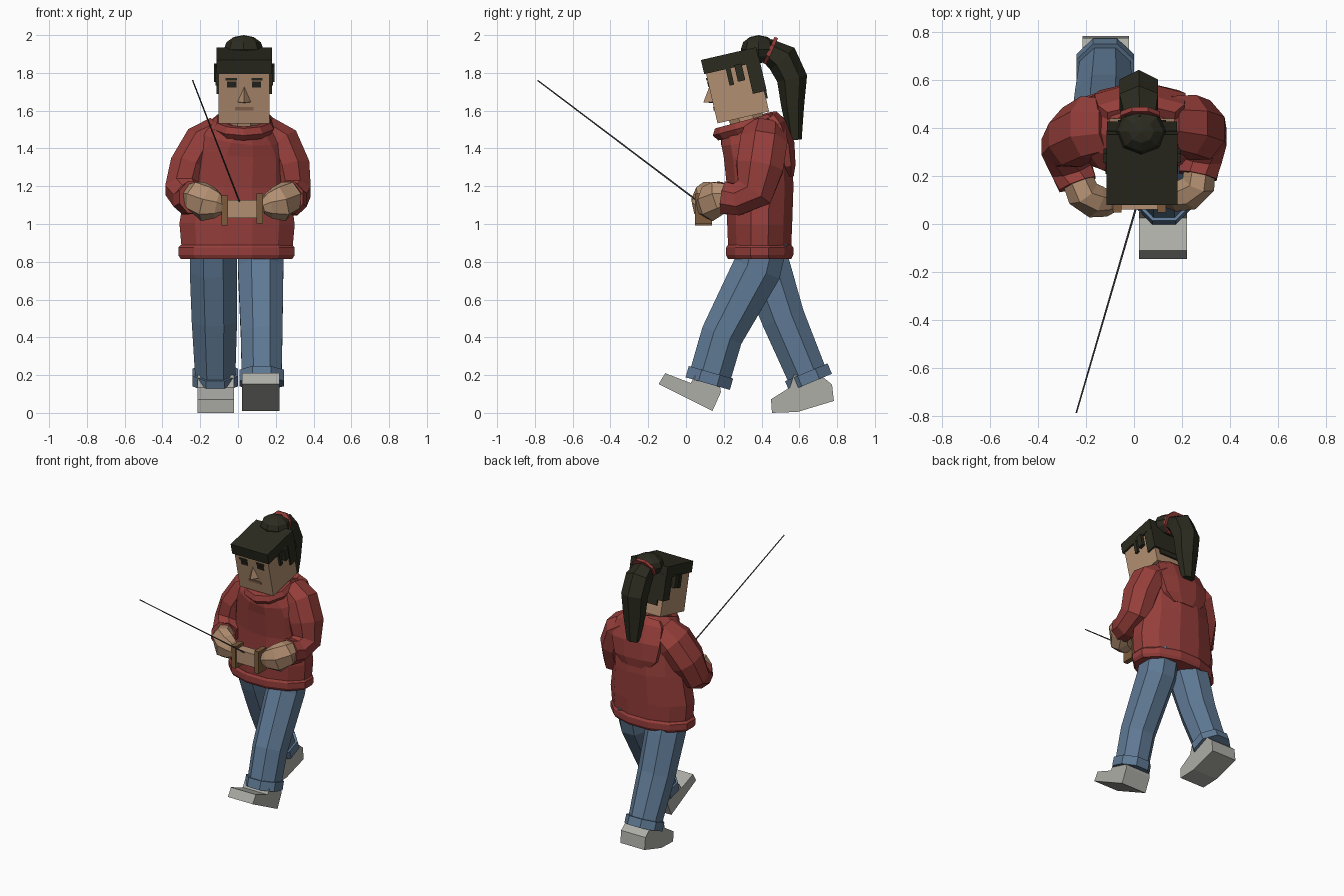
import bpy, bmesh, math
from mathutils import Matrix, Vector

if "Cube" in bpy.data.objects:
    bpy.data.objects.remove(bpy.data.objects["Cube"])


def material(name, rgb):
    m = bpy.data.materials.new(name)
    m.diffuse_color = (*rgb, 1)
    m.use_nodes = True
    m.node_tree.nodes["Principled BSDF"].inputs["Base Color"].default_value = m.diffuse_color
    return m


RED = material("sweater red", (0.30, 0.048, 0.042))
BLUE = material("denim blue", (0.115, 0.195, 0.30))
HAIR = material("dark hair", (0.024, 0.024, 0.014))
SKIN = material("skin", (0.45, 0.275, 0.165))
SHOE = material("shoe grey", (0.42, 0.42, 0.39))
BROWN = material("brown", (0.20, 0.105, 0.045))
LIP = material("lip brown", (0.26, 0.14, 0.08))
METAL = material("dark metal", (0.08, 0.08, 0.08))
BLACK = material("eye dark", (0.02, 0.018, 0.015))


def finish(name, bm, mat, matrix=Matrix()):
    bmesh.ops.recalc_face_normals(bm, faces=bm.faces[:])
    me = bpy.data.meshes.new(name)
    bm.to_mesh(me)
    bm.free()
    me.transform(matrix)
    me.materials.append(mat)
    ob = bpy.data.objects.new(name, me)
    bpy.context.collection.objects.link(ob)
    return ob


def box(name, loc, size, mat, matrix=Matrix()):
    bm = bmesh.new()
    bmesh.ops.create_cube(bm, size=1)
    m = matrix @ Matrix.Translation(loc) @ Matrix.Diagonal((*size, 1))
    return finish(name, bm, mat, m)


def tube(name, pts, mat, n=8, ref=(1, 0, 0)):
    """Loft through (x, y, z, half width, half depth), rings square to the path."""
    bm = bmesh.new()
    c = [Vector(p[:3]) for p in pts]
    rings = []
    for i, p in enumerate(pts):
        t = (c[min(i + 1, len(c) - 1)] - c[max(i - 1, 0)]).normalized()
        u = Vector(ref)
        u = (u - t * u.dot(t)).normalized()
        v = t.cross(u)
        k = 1 / math.cos(math.pi / n)
        ring = []
        for j in range(n):
            a = 2 * math.pi * (j + 0.5) / n
            ring.append(bm.verts.new(c[i] + u * p[3] * k * math.cos(a) + v * p[4] * k * math.sin(a)))
        rings.append(ring)
    for a, b in zip(rings, rings[1:]):
        for j in range(n):
            bm.faces.new((a[j], a[(j + 1) % n], b[(j + 1) % n], b[j]))
    bm.faces.new(rings[0])
    bm.faces.new(rings[-1])
    return finish(name, bm, mat)


def side_prism(name, x0, x1, profile, mat):
    """Extrude a (y, z) outline across x."""
    bm = bmesh.new()
    f = bm.faces.new([bm.verts.new((x0, y, z)) for y, z in profile])
    r = bmesh.ops.extrude_face_region(bm, geom=[f])
    vs = [v for v in r["geom"] if isinstance(v, bmesh.types.BMVert)]
    bmesh.ops.translate(bm, verts=vs, vec=(x1 - x0, 0, 0))
    return finish(name, bm, mat)


# Sweater body and hem
tube("sweater_body", [(-.005, .39, .83, .29, .165), (-.005, .39, 1.0, .305, .172),
                      (0, .393, 1.2, .275, .176), (.01, .378, 1.38, .26, .18),
                      (.02, .36, 1.47, .22, .18), (.03, .335, 1.54, .14, .155)], RED, 12)
tube("sweater_hem", [(-.008, .39, .815, .295, .168), (-.008, .39, .835, .308, .178),
                     (-.008, .39, .875, .308, .178), (-.008, .39, .89, .295, .168)], RED, 12)

# Hood lying on the back
tube("hood", [(.02, .545, 1.25, .10, .025), (.02, .54, 1.31, .165, .04), (.025, .52, 1.42, .19, .055),
              (.03, .475, 1.53, .18, .055), (.03, .45, 1.57, .14, .04)], RED, 8)

# Collar ring around the neck
bm = bmesh.new()
major, minor, N, K = 0.125, 0.038, 10, 6
grid = [[bm.verts.new(((major + minor * math.cos(b)) * math.cos(a),
                       (major + minor * math.cos(b)) * math.sin(a), minor * math.sin(b)))
         for b in [2 * math.pi * k / K for k in range(K)]]
        for a in [2 * math.pi * (i + .5) / N for i in range(N)]]
for i in range(N):
    for k in range(K):
        bm.faces.new((grid[i][k], grid[(i + 1) % N][k],
                      grid[(i + 1) % N][(k + 1) % K], grid[i][(k + 1) % K]))
finish("collar", bm, RED, Matrix.Translation((.03, .315, 1.515)) @ Matrix.Rotation(math.radians(15), 4, 'X')
       @ Matrix.Diagonal((1.03, 1.1, 1, 1)))

# Sleeves
tube("left_sleeve", [(-.10, .41, 1.49, .08, .11), (-.19, .40, 1.43, .095, .13), (-.26, .36, 1.30, .10, .125),
                     (-.285, .32, 1.18, .10, .10), (-.26, .23, 1.13, .085, .08),
                     (-.235, .165, 1.14, .08, .085)], RED, 8)
tube("right_sleeve", [(.14, .42, 1.49, .08, .11), (.225, .41, 1.43, .10, .125), (.275, .39, 1.30, .105, .125),
                      (.29, .36, 1.17, .095, .105), (.28, .27, 1.13, .085, .085),
                      (.265, .20, 1.14, .08, .085)], RED, 8)

# Hands
tube("left_hand", [(-.24, .20, 1.15, .06, .06), (-.215, .13, 1.14, .085, .065), (-.165, .095, 1.11, .09, .065),
                   (-.11, .085, 1.10, .065, .05), (-.075, .085, 1.09, .035, .03)], SKIN, 7, (0, 0, 1))
tube("right_hand", [(.275, .25, 1.15, .06, .06), (.27, .17, 1.14, .085, .065), (.225, .125, 1.11, .09, .065),
                    (.165, .105, 1.10, .065, .05), (.13, .10, 1.09, .035, .03)], SKIN, 7, (0, 0, 1))

# Held bar, its end bands and the thin rod
box("held_bar", (.022, .095, 1.08), (.18, .07, .095), SKIN)
for side, x in (("left", -.07), ("right", .115)):
    box(side + "_bar_band", (x, .093, 1.075 + x * .06), (.035, .09, .16), BROWN)
tube("thin_rod", [(.015, .09, 1.10, .004, .004), (-.24, -.785, 1.76, .003, .003)], METAL, 6)

# Jeans with turned cuffs
tube("right_leg", [(.12, .41, .92, .12, .13), (.12, .375, .76, .12, .13), (.125, .19, .41, .11, .112),
                   (.125, .12, .17, .105, .11)], BLUE, 8)
tube("left_leg", [(-.13, .37, .92, .125, .13), (-.13, .425, .76, .125, .13), (-.125, .515, .50, .12, .115),
                  (-.12, .65, .18, .105, .105)], BLUE, 8)
tube("right_cuff", [(.125, .132, .215, .118, .122), (.125, .115, .155, .118, .122)], BLUE, 8)
tube("left_cuff", [(-.12, .637, .215, .12, .122), (-.12, .66, .16, .12, .122)], BLUE, 8)

# Shoes, one heel down and one pushing off
side_prism("right_shoe", .02, .22, [(-.11, .21), (-.145, .153), (.14, .01), (.185, .11),
                                    (.17, .20), (.05, .20), (.025, .158)], SHOE)
side_prism("left_shoe", -.215, -.02, [(.45, .072), (.455, .0), (.59, .005), (.783, .063),
                                      (.773, .15), (.70, .21), (.57, .20), (.55, .135)], SHOE)

# Neck
tube("neck", [(.03, .36, 1.42, .085, .09), (.033, .30, 1.62, .085, .09)], SKIN, 8)

# Head, tipped forward
H = Matrix.Translation((.033, .265, 1.73)) @ Matrix.Rotation(math.radians(13), 4, 'X')
box("head", (0, 0, -.005), (.27, .28, .33), SKIN, H)

# Face: eyes, brows, mouth, nose
for side, s in (("left", -1), ("right", 1)):
    box(side + "_eye", (s * .065, -.141, .042), (.05, .006, .03), BLACK, H)
    box(side + "_brow", (s * .068, -.142, .07), (.06, .008, .013), HAIR, H)
box("mouth", (0, -.141, -.09), (.10, .006, .02), LIP, H)
bm = bmesh.new()
top, tip, l, r, b = [bm.verts.new(p) for p in ((0, -.138, .03), (0, -.188, -.045), (-.037, -.138, -.055),
                                              (.037, -.138, -.055), (0, -.138, -.06))]
for f in ((top, l, tip), (top, tip, r), (l, b, tip), (b, r, tip), (top, r, b, l)):
    bm.faces.new(f)
finish("nose", bm, SKIN, H)

# Hair: cap, back, side locks, bun
box("hair_cap", (0, 0, .138), (.295, .30, .077), HAIR, H)
box("hair_back", (0, .115, .03), (.292, .075, .18), HAIR, H)
box("hair_nape", (0, .135, -.05), (.20, .03, .10), HAIR, H)
for side, s in (("left", -1), ("right", 1)):
    box(side + "_front_lock", (s * .14, -.02, .06), (.022, .025, .10), HAIR, H)
    box(side + "_rear_lock", (s * .145, .035, .065), (.03, .04, .09), HAIR, H)
bm = bmesh.new()
bmesh.ops.create_uvsphere(bm, u_segments=8, v_segments=6, radius=1)
finish("bun", bm, HAIR, Matrix.Translation((.03, .385, 1.925)) @ Matrix.Diagonal((.105, .095, .075, 1)))

# Ponytail and its tie
tube("ponytail", [(.025, .42, 1.93, .06, .05), (.02, .51, 1.875, .08, .075), (.02, .562, 1.77, .08, .07),
                  (.02, .565, 1.62, .068, .052), (.02, .578, 1.445, .04, .03)], HAIR, 6)
tube("hair_tie", [(.025, .438, 1.922, .082, .076), (.025, .456, 1.914, .082, .076)], RED, 8)
